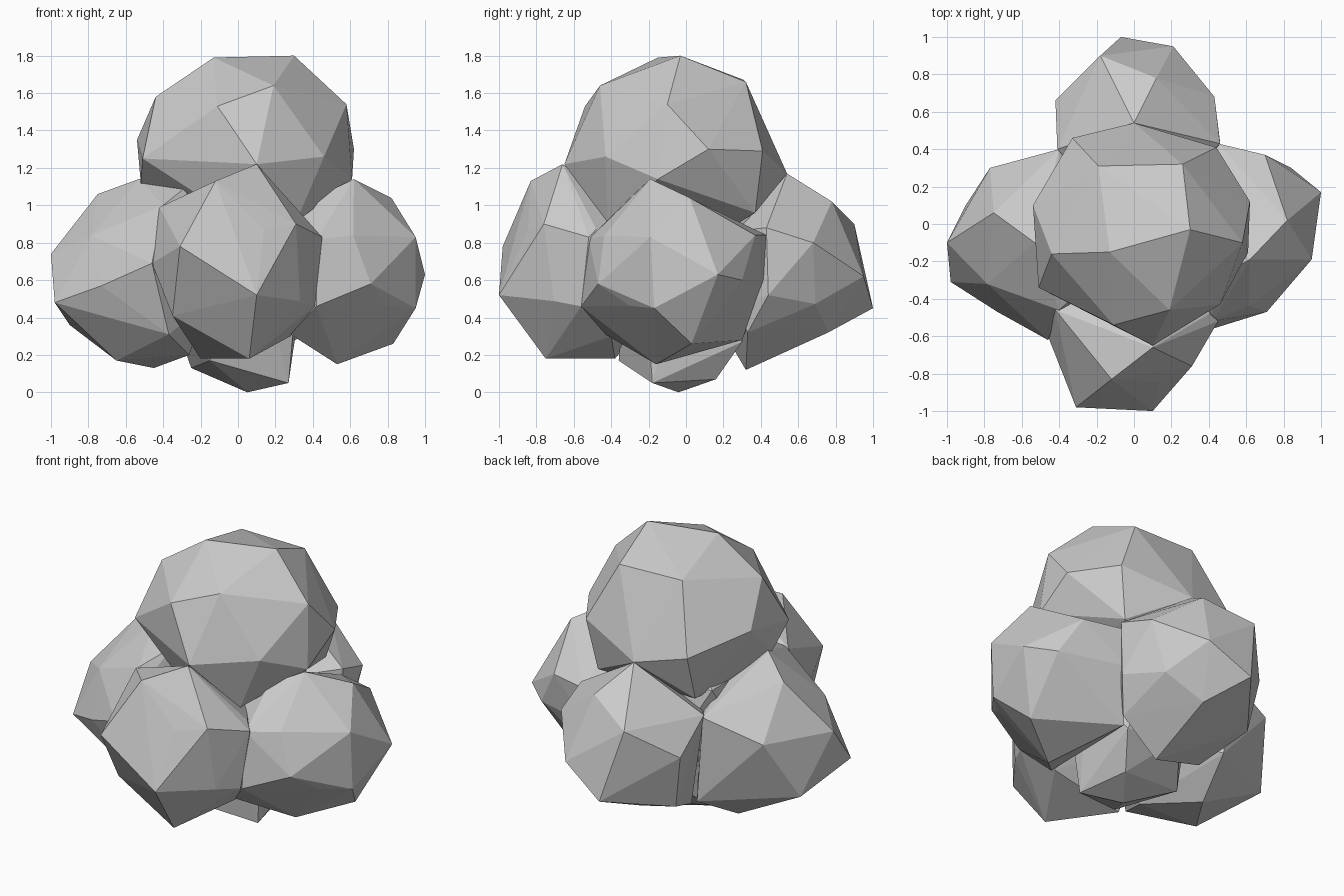
import bpy
import bmesh
from mathutils import Vector, Matrix


def clump(name, centre, radius, peaks=()):
    """Faceted lump: a coarse ball wrapped together with its outermost corners."""
    bm = bmesh.new()
    bmesh.ops.create_icosphere(bm, subdivisions=1, radius=radius,
                               matrix=Matrix.Translation(Vector(centre)))
    bmesh.ops.delete(bm, geom=bm.edges[:], context='EDGES_FACES')
    for p in peaks:
        bm.verts.new(p)
    bmesh.ops.convex_hull(bm, input=bm.verts[:])
    loose = [v for v in bm.verts if not v.link_faces]
    bmesh.ops.delete(bm, geom=loose, context='VERTS')
    bmesh.ops.recalc_face_normals(bm, faces=bm.faces[:])
    mesh = bpy.data.meshes.new(name)
    bm.to_mesh(mesh)
    bm.free()
    obj = bpy.data.objects.new(name, mesh)
    bpy.context.collection.objects.link(obj)
    return obj


# Crown lump
clump("top_clump", (0.03, -0.03, 1.2), 0.48, [
    (-0.13, -0.15, 1.79), (0.30, -0.03, 1.8), (-0.19, 0.31, 1.67), (0.26, 0.32, 1.66),
    (-0.44, -0.16, 1.58), (0.58, -0.10, 1.54), (0.19, -0.46, 1.64), (-0.11, -0.54, 1.53),
    (0.62, 0.12, 1.3), (-0.54, 0.10, 1.35), (-0.51, -0.34, 1.25), (0.44, 0.41, 1.29),
    (0.46, -0.43, 1.26), (-0.33, 0.46, 1.25), (0.1, -0.65, 1.22), (0.0, 0.54, 1.17),
    (0.31, -0.42, 0.91), (0.61, -0.15, 1.14), (-0.52, -0.15, 1.12), (0.38, 0.37, 0.96),
    (-0.32, 0.36, 0.95)])

# Front lump
clump("front_clump", (0.02, -0.48, 0.68), 0.43, [
    (-0.31, -0.98, 0.78), (0.1, -1.0, 0.52), (0.1, -0.66, 1.22), (-0.12, -0.83, 1.13),
    (0.31, -0.76, 0.9), (0.45, -0.52, 0.83), (-0.35, -0.74, 0.41), (0.06, -0.75, 0.18),
    (-0.42, -0.46, 0.99), (0.41, -0.56, 0.46), (-0.2, -0.38, 0.18), (-0.46, -0.6, 0.69),
    (0.28, -0.4, 0.3)])

# Right lump
clump("right_clump", (0.5, -0.08, 0.65), 0.42, [
    (0.62, -0.19, 1.14), (1.0, 0.17, 0.63), (0.95, -0.19, 0.83), (0.82, 0.02, 1.04),
    (0.53, -0.16, 0.15), (0.83, 0.03, 0.26), (0.95, -0.17, 0.45), (0.71, -0.47, 0.58),
    (0.42, -0.56, 0.46), (0.7, 0.37, 0.84), (0.84, 0.3, 0.6), (0.43, -0.29, 1.05),
    (0.45, 0.43, 0.84), (0.42, 0.42, 0.6), (0.33, 0.3, 0.28), (0.28, -0.43, 0.31),
    (0.42, -0.52, 0.82)])

# Left lump
clump("left_clump", (-0.48, -0.1, 0.65), 0.42, [
    (-1.0, -0.1, 0.74), (-0.98, -0.31, 0.48), (-0.65, -0.2, 0.17), (-0.45, 0.1, 0.13),
    (-0.73, -0.47, 0.57), (-0.46, -0.62, 0.69), (-0.75, 0.06, 1.06), (-0.53, -0.1, 1.14),
    (-0.77, 0.3, 0.74), (-0.4, 0.4, 0.86), (-0.9, 0.1, 0.36), (-0.4, -0.46, 1.0),
    (-0.37, -0.52, 0.31), (-0.26, -0.25, 0.2), (-0.36, 0.4, 0.3), (-0.25, -0.32, 1.12)])

# Back lump
clump("back_clump", (0.03, 0.47, 0.66), 0.42, [
    (-0.07, 1.0, 0.45), (0.21, 0.95, 0.62), (0.43, 0.68, 0.8), (-0.18, 0.9, 0.9),
    (0.12, 0.78, 1.02), (0.0, 0.54, 1.17), (-0.42, 0.66, 0.7), (0.1, 0.76, 0.32),
    (0.46, 0.44, 0.52), (0.1, 0.32, 0.12), (-0.36, 0.62, 0.35), (0.46, 0.43, 0.88),
    (-0.41, 0.4, 0.88), (-0.25, 0.3, 0.22), (0.36, 0.33, 0.32)])

# Underside lump and the hidden core that fills the creases
clump("bottom_clump", (0.02, 0.0, 0.5), 0.38, [
    (0.05, -0.04, 0.0), (0.27, -0.18, 0.05), (0.2, 0.16, 0.07), (-0.25, 0.1, 0.13),
    (-0.15, -0.36, 0.17), (0.3, 0.3, 0.27)])
clump("core", (0, 0, 0.75), 0.53)
